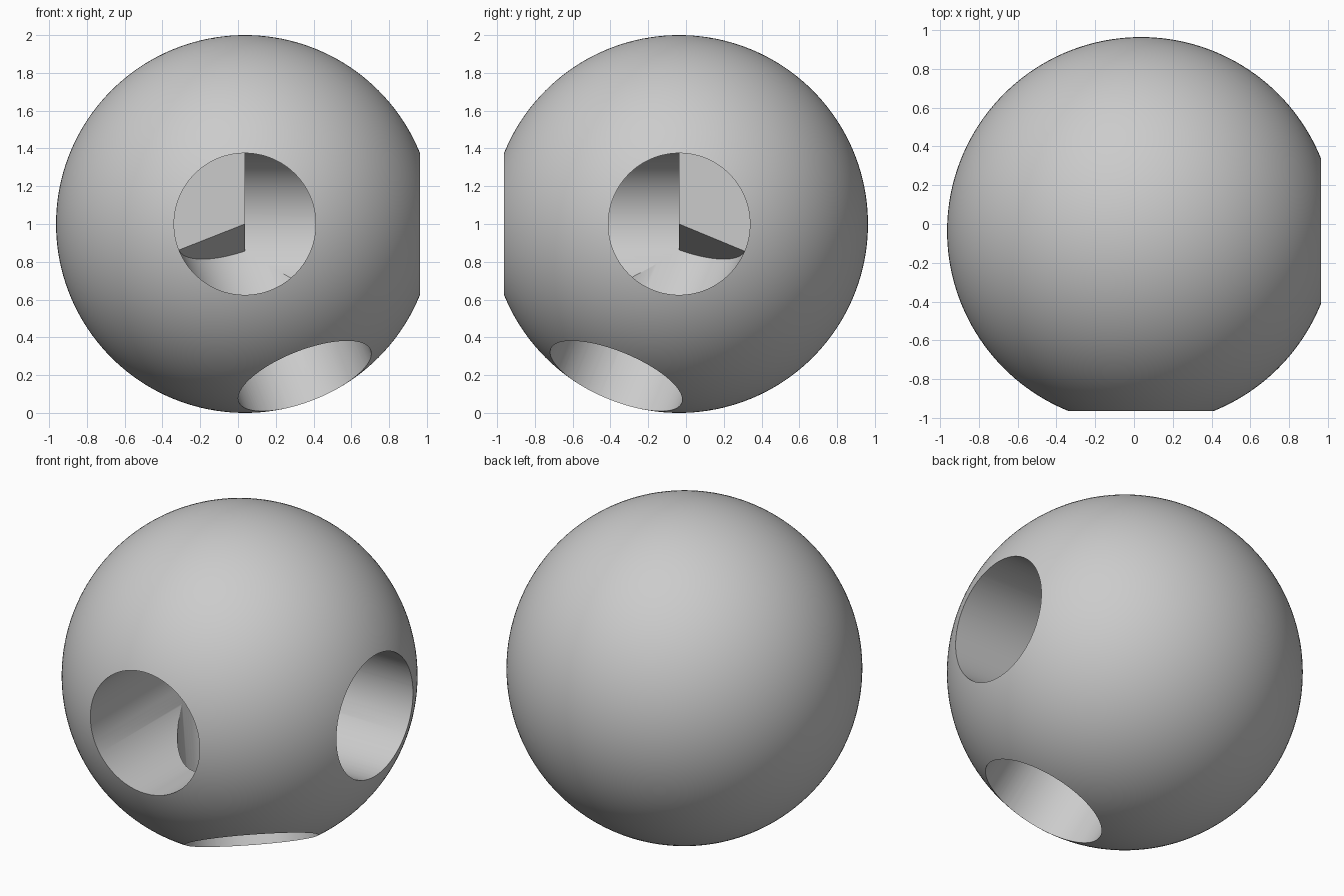
import bpy
from math import radians, sin, cos
from mathutils import Vector

cube = bpy.data.objects.get("Cube")
if cube:
    bpy.data.objects.remove(cube, do_unlink=True)

RADIUS, BORE = 1.0, 0.375
CENTRE = Vector((0.0365, -0.0365, 1.0))

# Plain grey material
grey = bpy.data.materials.new("plain grey")
grey.use_nodes = True
colour = (0.6, 0.6, 0.6, 1)
grey.diffuse_color = colour
grey.node_tree.nodes["Principled BSDF"].inputs["Base Color"].default_value = colour

# Ball body
bpy.ops.mesh.primitive_uv_sphere_add(segments=160, ring_count=80, radius=RADIUS, location=CENTRE)
ball = bpy.context.object
ball.name = "ball_connector"
ball.data.materials.append(grey)


def bore(name, direction):
    """Cut a flat-ended round socket from the ball's centre outwards."""
    length = 1.2
    bpy.ops.mesh.primitive_cylinder_add(
        vertices=128, radius=BORE, depth=length,
        location=CENTRE + direction * length / 2,
        rotation=direction.to_track_quat('Z', 'Y').to_euler())
    cutter = bpy.context.object
    cutter.name = name
    cutter.data.materials.append(grey)
    cutter.hide_render = True
    cut = ball.modifiers.new(name, 'BOOLEAN')
    cut.operation = 'DIFFERENCE'
    cut.solver = 'EXACT'
    cut.object = cutter
    bpy.context.view_layer.objects.active = ball
    bpy.ops.object.modifier_apply(modifier=name)
    bpy.data.objects.remove(cutter, do_unlink=True)


# Three sockets: front, left side and slanting down between them
tilt, lean = radians(20), radians(22.5)
bore("front_socket", Vector((0, -1, 0)))
bore("side_socket", Vector((1, 0, 0)))
bore("lower_socket", Vector((sin(tilt), -cos(tilt) * sin(lean), -cos(tilt) * cos(lean))))

# Smooth surfaces with crisp socket rims
bpy.ops.object.select_all(action='DESELECT')
ball.select_set(True)
bpy.context.view_layer.objects.active = ball
bpy.ops.object.shade_smooth_by_angle(angle=radians(20))
